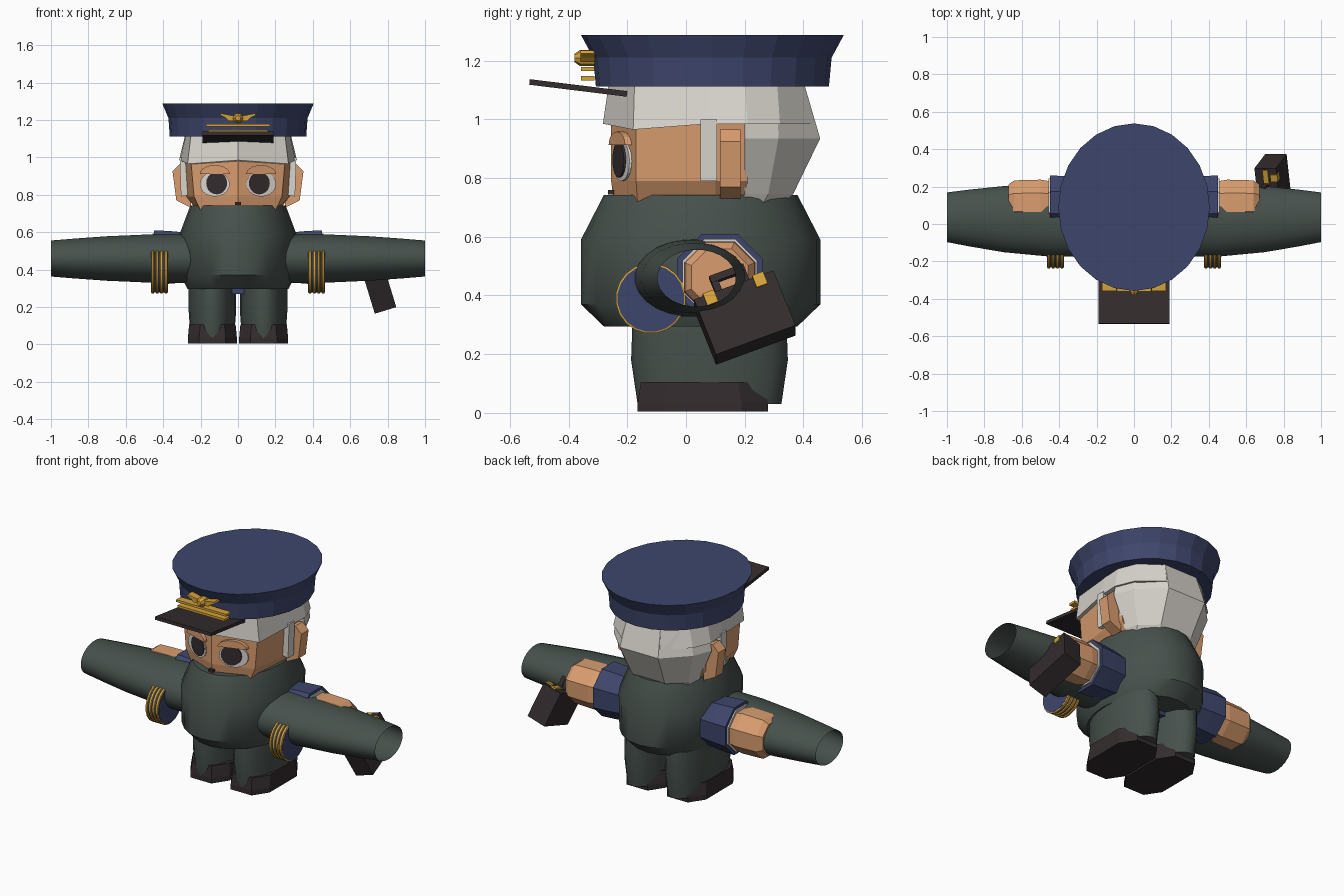
import bpy, bmesh
from math import sin, cos, tau, radians
from mathutils import Euler, Vector

if "Cube" in bpy.data.objects:
    bpy.data.objects.remove(bpy.data.objects["Cube"])


def material(name, rgb):
    m = bpy.data.materials.new(name)
    m.use_nodes = True
    m.diffuse_color = (*rgb, 1)
    m.node_tree.nodes["Principled BSDF"].inputs["Base Color"].default_value = (*rgb, 1)
    return m


GREEN = material("dark_green", (0.062, 0.082, 0.072))
NAVY = material("navy", (0.048, 0.061, 0.15))
SKIN = material("skin", (0.70, 0.34, 0.16))
WHITE = material("off_white", (0.69, 0.66, 0.61))
GOLD = material("gold", (0.66, 0.36, 0.04))
BROWN = material("dark_brown", (0.034, 0.025, 0.027))


def loft(name, rings, mat, caps=True, smooth=0):
    """Skin a stack of equal-length point rings."""
    bm = bmesh.new()
    rows = [[bm.verts.new(p) for p in ring] for ring in rings]
    n = len(rows[0])
    for a, b in zip(rows, rows[1:]):
        for i in range(n):
            j = (i + 1) % n
            bm.faces.new((a[i], a[j], b[j], b[i]))
    if caps:
        bm.faces.new(rows[0])
        bm.faces.new(rows[-1])
    bmesh.ops.recalc_face_normals(bm, faces=bm.faces)
    mesh = bpy.data.meshes.new(name)
    bm.to_mesh(mesh)
    bm.free()
    mesh.materials.append(mat)
    if smooth:
        mesh.polygons.foreach_set("use_smooth", [True] * len(mesh.polygons))
        mesh.set_sharp_from_angle(angle=radians(smooth))
    ob = bpy.data.objects.new(name, mesh)
    bpy.context.collection.objects.link(ob)
    return ob


def oval_z(cx, cy, z, rx, ry, n=24):
    return [(cx + rx * cos(tau * i / n), cy + ry * sin(tau * i / n), z) for i in range(n)]


def oval_x(x, cy, cz, ry, rz, n=24):
    return [(x, cy + ry * cos(tau * (i + .5) / n), cz + rz * sin(tau * (i + .5) / n)) for i in range(n)]


def mirrored(half, z):
    """Closed outline from the +x half, listed front to back."""
    back = [(-x, y) for x, y in reversed(half) if x > 0]
    return [(x, y, z) for x, y in half + back]


def prism(name, pts, y0, y1, mat):
    return loft(name, [[(x, y, z) for x, z in pts] for y in (y0, y1)], mat)


def box(name, centre, size, mat, rot=(0, 0, 0), pivot=(0, 0, 0)):
    r, c, h = Euler(rot).to_matrix(), Vector(centre), Vector(size) / 2
    corners = ((-1, -1), (1, -1), (1, 1), (-1, 1))
    rings = [[Vector(pivot) + r @ (c + Vector((a * h.x, b * h.y, k * h.z))) for a, b in corners]
             for k in (-1, 1)]
    return loft(name, rings, mat)


# Jacket and hidden suit
loft("jacket", [oval_z(0, .05, z, rx, ry) for z, rx, ry in
                ((.295, .27, .33), (.37, .305, .408), (.59, .312, .408), (.742, .255, .33))],
     GREEN, smooth=40)
box("suit_seat", (0, .08, .30), (.1, .3, .06), NAVY)

for s, side in ((1, "left"), (-1, "right")):
    # Trouser leg
    loft(side + "_leg", [oval_z(s * .137, .08, z, rx, ry, 20) for z, rx, ry in
                         ((.03, .116, .245), (.18, .127, .267), (.32, .127, .262))],
         GREEN, smooth=40)
    # Shoe with cut corners
    rings = []
    for z, k in ((.004, 1), (.035, 1), (.105, .95)):
        w, l = .131 * k, .222 * k
        q = [(w, -l + .09), (w, l - .09), (w - .06, l), (.06 - w, l),
             (-w, l - .09), (-w, .09 - l), (.06 - w, -l), (w - .06, -l)]
        rings.append([(s * .137 + x, .057 + y, z) for x, y in q])
    loft(side + "_shoe", rings, BROWN)

    # Wide open tapering sleeve
    loft(side + "_outer_sleeve", [oval_x(s * x, cy, .459, ry, rz) for x, cy, ry, rz in
                                  ((.2, .015, .19, .133), (.45, .017, .193, .131),
                                   (.7, .026, .178, .12), (.88, .032, .153, .107),
                                   (1, .036, .134, .097))],
         GREEN, caps=False, smooth=40)

    # Suit sleeve, shirt cuff and hand
    loft(side + "_suit_sleeve", [oval_x(s * x, .115, .465, r, r, 8) for x, r in
                                 ((.24, .14), (.36, .152), (.45, .157))], NAVY)
    loft(side + "_shirt_cuff", [oval_x(s * x, .115, .465, .138, .138, 8) for x in (.44, .458)], WHITE)
    loft(side + "_hand", [oval_x(s * x, .115, .462, r, r, 8) for x, r in
                          ((.43, .12), (.5, .132), (.64, .128), (.67, .105))], SKIN)

    # Ringed cuff disc
    loft(side + "_cuff_disc", [oval_x(s * x, -.12, .39, .114, .114, 20) for x in (.375, .464)],
         NAVY, smooth=40)
    for i in range(4):
        x = .385 + i * .0235
        loft(f"{side}_cuff_stripe_{i + 1}",
             [oval_x(s * (x + d), -.12, .39, r, r, 20) for d, r in
              ((-.008, .114), (-.005, .12), (.005, .12), (.008, .114))], GOLD, smooth=30)

    # Ear and sideburn
    ear = [(.25, .95), (.31, .965), (.35, .925), (.33, .77), (.25, .73)]
    prism(side + "_ear", [(s * x, z) for x, z in ear], .115, .185, SKIN)
    burn = [(.27, 1.0), (.312, 1.0), (.305, .79), (.26, .80)]
    prism(side + "_sideburn", [(s * x, z) for x, z in burn], .05, .105, WHITE)

    # Eye: plates lying on the slanted cheek, plus an upper lid
    def face_plate(name, cx, cz, rx, rz, near, far, mat, turn=1.0, n=20):
        pts = [(cx + rx * cos(tau * turn * i / n), cz + rz * sin(tau * turn * i / n)) for i in range(n + (turn < 1))]
        loft(name, [[(s * x, -.255 + .35 * x - off, z) for x, z in pts] for off in (near, far)], mat)

    face_plate(side + "_eye_white", .124, .857, .08, .067, .001, .009, WHITE)
    face_plate(side + "_pupil", .114, .862, .056, .06, .008, .016, BROWN)
    face_plate(side + "_eyelid", .124, .912, .08, .046, -.005, .024, SKIN, .5, 10)

# Head
loft("head", [mirrored(h, z) for h, z in (
    ([(0, -.245), (.2, -.165), (.22, .1), (.2, .2)], .715),
    ([(0, -.255), (.235, -.17), (.275, .1), (.26, .21)], .79),
    ([(0, -.255), (.255, -.17), (.29, .1), (.28, .21)], 1.02))], SKIN)
box("nose", (0, -.256, .752), (.03, .02, .016), BROWN)

# Hair: cap above the brow and faceted back
lower = mirrored([(0, -.283), (.27, -.18), (.307, .08), (.315, .21), (.27, .32), (.13, .44)], .985)
lower = [(x, y, .965 if y == -.18 else z) for x, y, z in lower]
loft("hair_cap", [lower, mirrored([(0, -.262), (.25, -.175), (.275, .08), (.28, .2),
                                   (.235, .31), (.11, .40)], 1.13)], WHITE)
loft("hair_back", [mirrored(h, z) for h, z in (
    ([(.2, .17), (.195, .25), (.1, .31)], .69),
    ([(.235, .2), (.21, .28), (.11, .365)], .745),
    ([(.315, .2), (.27, .315), (.13, .457)], .935),
    ([(.28, .2), (.235, .31), (.11, .40)], 1.13))], WHITE)

# Cap crown, peak and braid
loft("cap_crown", [oval_z(0, .09, z, rx, ry) for z, rx, ry in
                   ((1.112, .365, .397), (1.21, .372, .406), (1.288, .405, .448))], NAVY)
box("cap_peak", (0, 0, 0), (.38, .335, .019), BROWN, (radians(-7), 0, 0), (0, -.367, 1.107))
for z, w in ((1.172, .34), (1.14, .32)):
    box("cap_braid", (0, -.335, z), (w, .045, .014), GOLD)

# Winged badge
wing = [(.01, 1.195), (.05, 1.195), (.065, 1.21), (.095, 1.225), (.09, 1.235), (.04, 1.225), (.01, 1.22)]
for s in (1, -1):
    prism("badge_wing", [(s * x, z) for x, z in wing], -.36, -.31, GOLD)
loft("badge_centre", [[(r * cos(tau * i / 8), y, 1.209 + r * sin(tau * i / 8)) for i in range(8)]
                      for y, r in ((-.31, .028), (-.36, .028), (-.38, .014))], GOLD)

# Briefcase hanging from the left hand, tilted
tilt, spot = (radians(21), radians(-17), 0), (.745, .2, .325)


def case_part(name, centre, size, mat):
    box(name, centre, size, mat, tilt, spot)


case_part("case_body", (0, 0, 0), (.12, .29, .21), BROWN)
case_part("case_trim", (.0, 0, .108), (.03, .27, .012), GOLD)
for y in (-.09, .09):
    case_part("case_clasp", (.045, y, .09), (.04, .04, .045), GOLD)
for y in (-.05, .05):
    case_part("handle_post", (0, y, .135), (.025, .025, .06), BROWN)
case_part("handle_grip", (0, 0, .165), (.028, .125, .025), BROWN)
